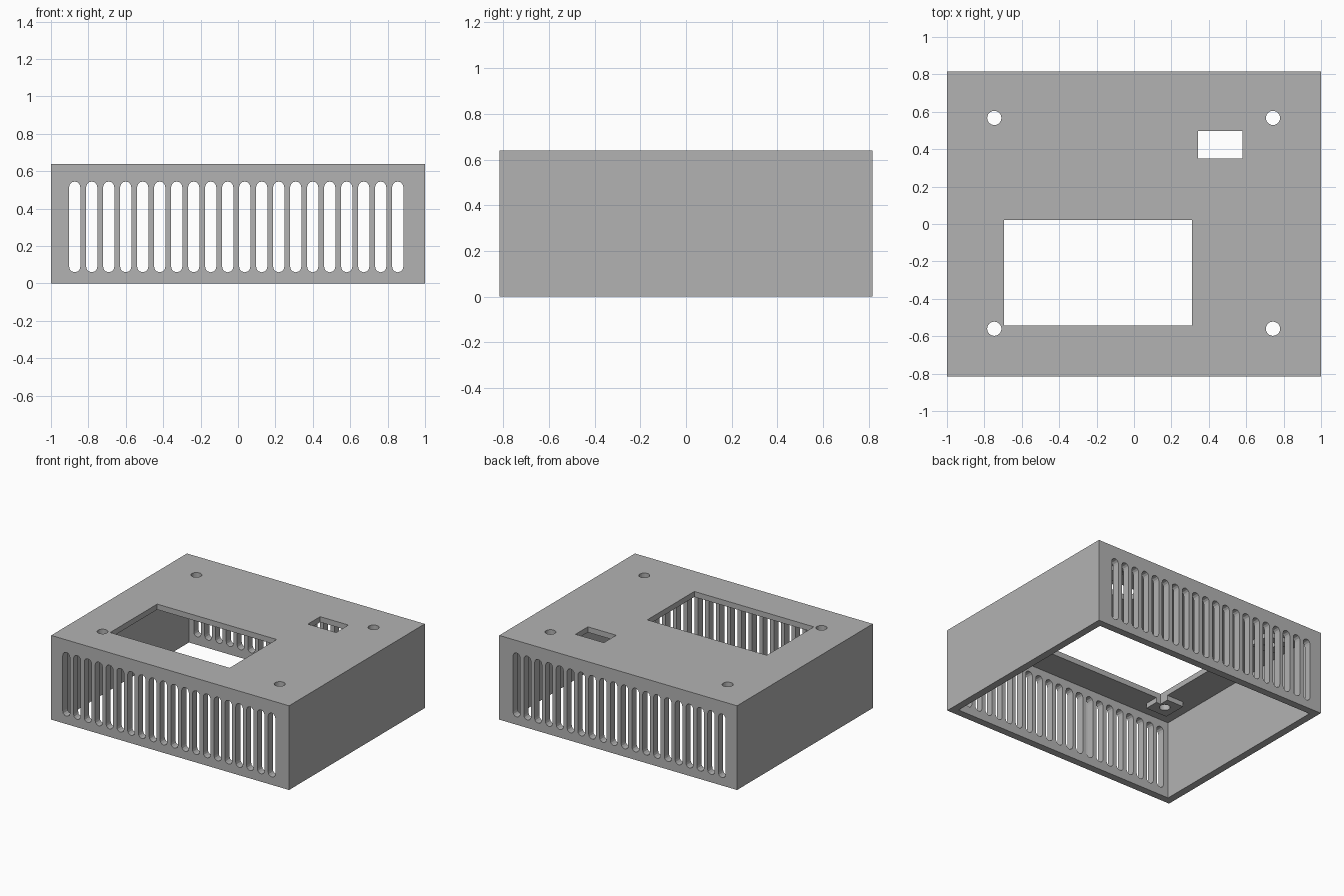
import bpy, bmesh
from math import sin, cos, pi
from mathutils import Matrix, Vector

cube = bpy.data.objects.get("Cube")
if cube:
    bpy.data.objects.remove(cube, do_unlink=True)

W, D, H = 1.0, 0.815, 0.64      # half width, half depth, height
WALL, TOP = 0.056, 0.042        # side wall and top plate thickness
BOSS_Z = 0.56                   # underside of the screw bosses
HOLES = [(x, y) for x in (-0.747, 0.743) for y in (-0.56, 0.567)]

grey = bpy.data.materials.new("plain grey")
grey.use_nodes = True
grey.diffuse_color = (0.45, 0.45, 0.45, 1)
grey.node_tree.nodes["Principled BSDF"].inputs["Base Color"].default_value = grey.diffuse_color


def box(bm, lo, hi):
    lo, hi = Vector(lo), Vector(hi)
    m = Matrix.Translation((lo + hi) / 2) @ Matrix.Diagonal((*(hi - lo), 1))
    bmesh.ops.create_cube(bm, size=1, matrix=m)


def prism(bm, outline, vec):
    face = bm.faces.new([bm.verts.new(p) for p in outline])
    new = bmesh.ops.extrude_face_region(bm, geom=[face], use_keep_orig=True)["geom"]
    bmesh.ops.translate(bm, vec=vec, verts=[v for v in new if isinstance(v, bmesh.types.BMVert)])


def make(name, bm):
    bmesh.ops.recalc_face_normals(bm, faces=bm.faces)
    mesh = bpy.data.meshes.new(name)
    bm.to_mesh(mesh)
    bm.free()
    mesh.materials.append(grey)
    obj = bpy.data.objects.new(name, mesh)
    bpy.context.scene.collection.objects.link(obj)
    return obj


def combine(target, tool, operation):
    mod = target.modifiers.new(tool.name, "BOOLEAN")
    mod.operation, mod.solver, mod.object = operation, "EXACT", tool
    bpy.context.view_layer.objects.active = target
    bpy.ops.object.modifier_apply(modifier=mod.name)
    bpy.data.objects.remove(tool, do_unlink=True)


# Outer case
bm = bmesh.new()
box(bm, (-W, -D, 0), (W, D, H))
case = make("vented_case", bm)

# Cavity, open at the bottom
bm = bmesh.new()
box(bm, (WALL - W, WALL - D, -0.1), (W - WALL, D - WALL, H - TOP))
combine(case, make("cavity", bm), "DIFFERENCE")

# Square screw bosses under the top plate
bm = bmesh.new()
for x, y in HOLES:
    box(bm, (x - 0.09, y - 0.09, BOSS_Z), (x + 0.09, y + 0.09, H - TOP / 2))
combine(case, make("screw_bosses", bm), "UNION")

# Vent slots through front and back
bm = bmesh.new()
r = 0.03
for i in range(20):
    x = -0.873 + i * 0.0909
    arc = [(r * cos(a * pi / 6), r * sin(a * pi / 6)) for a in range(7)]
    outline = [(x + u, -1, 0.515 + v) for u, v in arc] + [(x - u, -1, 0.09 - v) for u, v in arc]
    prism(bm, outline, (0, 2, 0))

# Display window, switch opening and screw holes through the top
low = BOSS_Z - 0.01
box(bm, (-0.695, -0.543, low), (0.31, 0.022, 0.7))
box(bm, (0.342, 0.35, low), (0.58, 0.498, 0.7))
for x, y in HOLES:
    ring = [(x + 0.038 * cos(a * pi / 12), y + 0.038 * sin(a * pi / 12), low) for a in range(24)]
    prism(bm, ring, (0, 0, 0.2))
combine(case, make("openings", bm), "DIFFERENCE")
